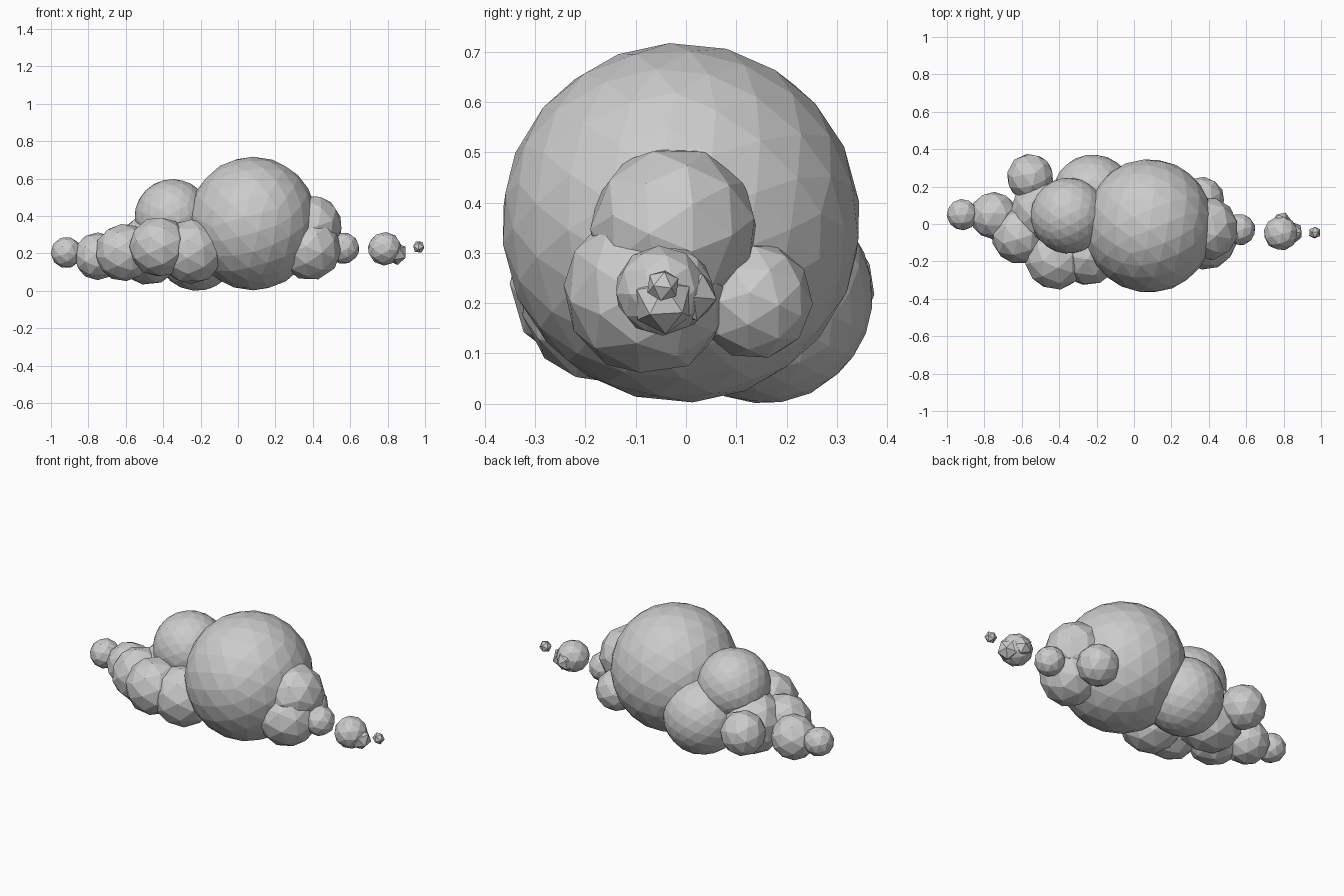
import bpy
import random

if "Cube" in bpy.data.objects:
    bpy.data.objects.remove(bpy.data.objects["Cube"])

random.seed(4)


def puff(name, centre, radius, detail=2):
    """Faceted ball, turned at random so the facets do not line up."""
    r = radius if isinstance(radius, tuple) else (radius,) * 3
    turn = [random.uniform(0, 3) for _ in range(3)]
    bpy.ops.mesh.primitive_ico_sphere_add(subdivisions=detail, radius=1, rotation=turn)
    ob = bpy.context.object
    bpy.ops.object.transform_apply(location=False, rotation=True, scale=False)
    ob.name = name
    ob.location = centre
    ob.scale = r
    return ob


# Large central body
puff("main_puff", (0.08, -0.01, 0.36), (0.348, 0.358, 0.358), 3)

# Left side, large lumps
puff("upper_left_puff", (-0.35, 0.045, 0.395), 0.203, 3)
puff("back_left_puff", (-0.22, 0.155, 0.217), 0.217, 3)
puff("front_left_puff", (-0.42, -0.19, 0.235), 0.163)
puff("front_inner_puff", (-0.25, -0.155, 0.21), 0.175)
puff("left_core_puff", (-0.48, 0.06, 0.215), 0.185)
puff("left_front_puff", (-0.61, -0.06, 0.205), 0.155)
puff("left_back_puff", (-0.555, 0.25, 0.235), 0.127)

# Left tail
puff("left_tail_puff", (-0.75, 0.045, 0.185), 0.128)
puff("left_tip_puff", (-0.918, 0.05, 0.205), 0.084)

# Right side
puff("right_upper_puff", (0.39, -0.025, 0.345), 0.17)
puff("right_lower_puff", (0.385, -0.075, 0.225), 0.17)
puff("right_back_puff", (0.365, 0.135, 0.205), 0.118)
puff("right_tip_puff", (0.565, -0.03, 0.228), 0.085)

# Loose wisps drifting off to the right
puff("wisp_large", (0.785, -0.05, 0.225), (0.092, 0.092, 0.09))
puff("wisp_side", (0.79, 0.01, 0.215), 0.055, 1)
puff("wisp_low", (0.845, -0.045, 0.2), 0.062, 1)
puff("wisp_small", (0.966, -0.046, 0.235), 0.034, 1)
